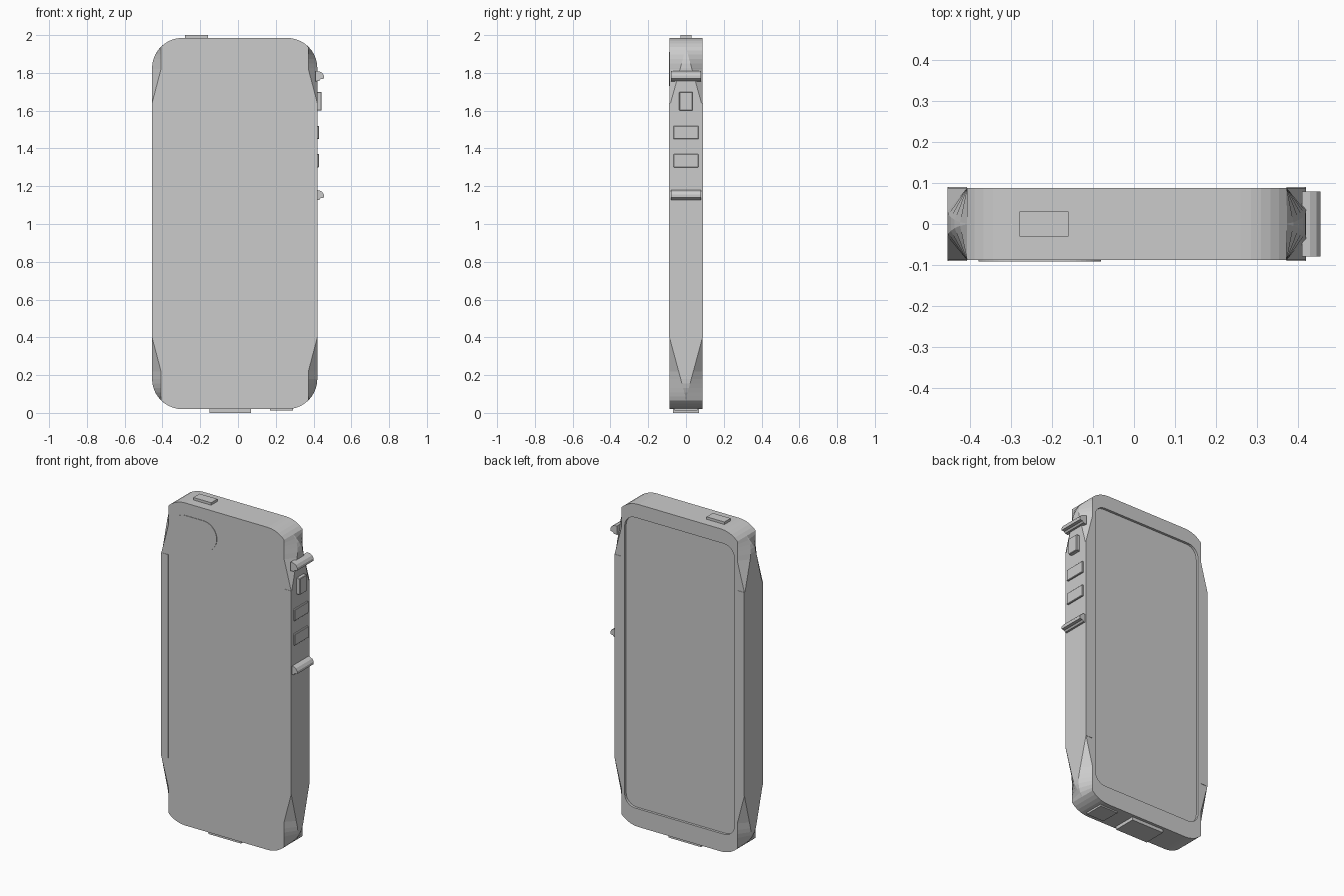
import bpy, bmesh, math

if "Cube" in bpy.data.objects:
    bpy.data.objects.remove(bpy.data.objects["Cube"])

CX, HALF, Y = -0.0175, 0.4375, 0.088      # body centre, half width, half depth
INSET = 0.39                              # half width of the cut-in corners


def finish(name, bm):
    bmesh.ops.recalc_face_normals(bm, faces=bm.faces)
    me = bpy.data.meshes.new(name)
    bm.to_mesh(me)
    bm.free()
    ob = bpy.data.objects.new(name, me)
    bpy.context.collection.objects.link(ob)
    return ob


def box(name, x0, x1, y0, y1, z0, z1, bevel=0.0):
    bm = bmesh.new()
    bmesh.ops.create_cube(bm, size=1)
    for v in bm.verts:
        v.co = ((x0 + x1) / 2 + v.co.x * (x1 - x0),
                (y0 + y1) / 2 + v.co.y * (y1 - y0),
                (z0 + z1) / 2 + v.co.z * (z1 - z0))
    ob = finish(name, bm)
    if bevel:
        m = ob.modifiers.new("bevel", 'BEVEL')
        m.width = bevel
        m.segments = 1
    return ob


def rounded_rect(x0, x1, z0, z1, r, n=10):
    pts = []
    for i, (cx, cz) in enumerate([(x1 - r, z1 - r), (x0 + r, z1 - r),
                                  (x0 + r, z0 + r), (x1 - r, z0 + r)]):
        for k in range(n + 1):
            a = math.pi / 2 * (i + k / n)
            pts.append((cx + r * math.cos(a), cz + r * math.sin(a)))
    return pts


def prism(name, pts, y0, y1):
    bm = bmesh.new()
    rings = [[bm.verts.new((x, y, z)) for x, z in pts] for y in (y0, y1)]
    bridge(bm, rings)
    return finish(name, bm)


def bridge(bm, rings):
    n = len(rings[0])
    for a, b in zip(rings, rings[1:]):
        for i in range(n):
            j = (i + 1) % n
            bm.faces.new((a[i], a[j], b[j], b[i]))
    bm.faces.new(rings[0])
    bm.faces.new(rings[-1])


def lerp_clamped(z, z0, z1, v0, v1):
    t = min(1, max(0, (z - z0) / (z1 - z0)))
    return v0 + (v1 - v0) * t


# case body: rounded outline whose front and back edges cut in near the corners
def edge_limit(z):
    return min(lerp_clamped(z, 0.22, 0.40, INSET, HALF),
               lerp_clamped(z, 1.64, 1.82, HALF, INSET))


def ridge_half_depth(z):
    return min(lerp_clamped(z, 0.08, 0.40, 0.001, Y - 0.0005),
               lerp_clamped(z, 1.62, 1.93, Y - 0.0005, 0.001))


outline = rounded_rect(CX - HALF, CX + HALF, 0.02, 1.985, 0.16)
left = [(CX - HALF, z) for z in (1.82, 1.64, 1.62, 0.40, 0.22)]
right = [(CX + HALF, z) for z in (0.22, 0.40, 1.62, 1.64, 1.82)]
outline = outline[:22] + left + outline[22:] + right

bm = bmesh.new()
rings = []
for side, outer in ((-1, True), (-1, False), (1, False), (1, True)):
    ring = []
    for x, z in outline:
        if outer:
            lim = edge_limit(z)
            x = CX + max(-lim, min(lim, x - CX))
        ring.append(bm.verts.new((x, side * (Y if outer else ridge_half_depth(z)), z)))
    rings.append(ring)
bridge(bm, rings)
body = finish("case_body", bm)

# shallow screen recess in the back
cutter = prism("screen_cutter", rounded_rect(CX - 0.37, CX + 0.37, 0.13, 1.90, 0.07, 6),
               Y - 0.015, Y + 0.05)
cutter.hide_render = True
cutter.hide_viewport = True
cutter.display_type = 'WIRE'
m = body.modifiers.new("screen_recess", 'BOOLEAN')
m.operation = 'DIFFERENCE'
m.solver = 'EXACT'
m.object = cutter

# grip strips along both long sides
for name, s in (("left_grip", -1), ("right_grip", 1)):
    a, b = sorted((CX + s * 0.39, CX + s * HALF))
    box(name, a, b, -0.09, 0.09, 0.40, 1.64)

# camera island
prism("camera_island", rounded_rect(-0.38, -0.08, 1.73, 1.91, 0.0899, 10), -0.091, -0.08)

# hooked guards above and below the side buttons
for name, z in (("upper_guard", 1.755), ("lower_guard", 1.125)):
    bm = bmesh.new()
    prof = [(0.41, 0), (0.43, 0.003), (0.438, 0.012), (0.455, 0.015), (0.455, 0.03),
            (0.445, 0.045), (0.43, 0.053), (0.41, 0.055)]
    bridge(bm, [[bm.verts.new((x, y, z + dz)) for x, dz in prof] for y in (-0.079, 0.079)])
    finish(name, bm)

# side controls
box("side_switch", 0.41, 0.443, -0.036, 0.034, 1.60, 1.70, 0.003)
for i, z in enumerate((1.45, 1.30)):
    box(f"volume_button_{i + 1}", 0.41, 0.43, -0.067, 0.067, z, z + 0.07, 0.003)

# top button and bottom covers
box("top_button", -0.28, -0.16, -0.03, 0.03, 1.97, 2.0)
box("port_cover", -0.15, 0.07, -0.07, 0.07, 0.0, 0.04)
box("jack_cover", 0.17, 0.29, -0.06, 0.06, 0.012, 0.04)
